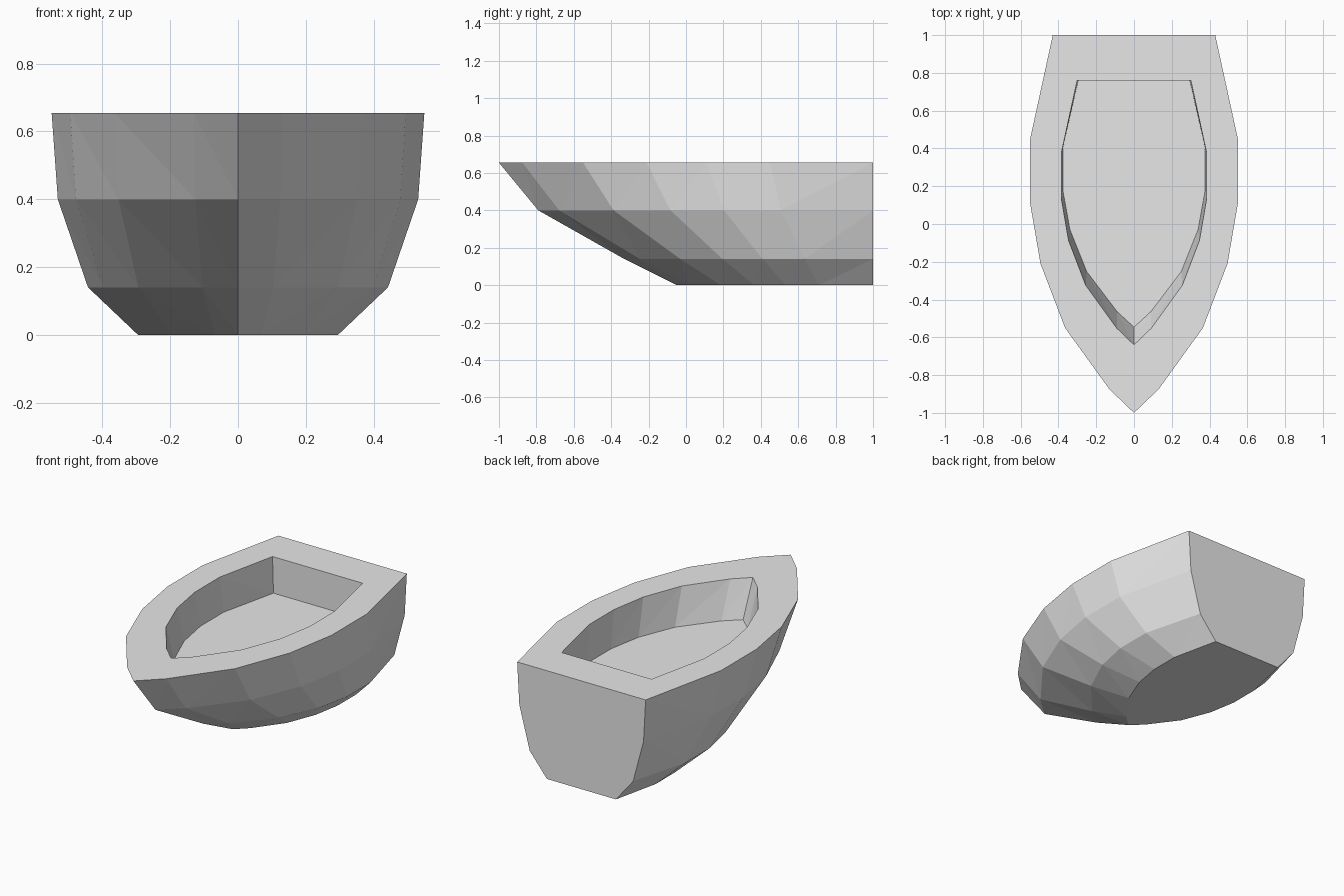
import bpy
import bmesh

cube = bpy.data.objects.get("Cube")
if cube:
    bpy.data.objects.remove(cube, do_unlink=True)

# Plain grey hull material
GREY = (0.8, 0.8, 0.8, 1.0)
grey = bpy.data.materials.new("plain grey")
grey.use_nodes = True
grey.diffuse_color = GREY
grey.node_tree.nodes["Principled BSDF"].inputs["Base Color"].default_value = GREY

# Half outline of the deck, from bow tip to stern corner
HALF = [(0, -1), (0.13, -0.875), (0.365, -0.55), (0.495, -0.21),
        (0.55, 0.11), (0.55, 0.45), (0.43, 1)]
OUTLINE = HALF + [(-x, y) for x, y in reversed(HALF[1:])]

# Each ring: height, width scale, length scale, stern position
RINGS = [
    (0.0, 0.537, 0.525, 1.0),     # flat bottom
    (0.14, 0.805, 0.665, 1.0),    # bilge
    (0.40, 0.967, 0.895, 1.0),    # topside
    (0.655, 1.0, 1.0, 1.0),       # outer deck edge
    (0.655, 0.70, 0.70, 0.76),    # inner deck edge
    (0.435, 0.685, 0.653, 0.76),  # cockpit floor
]


def add_ring(bm, z, width, length, stern):
    return [bm.verts.new((x * width, stern - (1 - y) * length, z))
            for x, y in OUTLINE]


def is_stern(i):
    return i == len(HALF) - 1


bm = bmesh.new()
rings = [add_ring(bm, *ring) for ring in RINGS]
count = len(OUTLINE)

# Hull sides, deck and cockpit walls
for low, high in zip(rings, rings[1:]):
    for i in range(count):
        j = (i + 1) % count
        quad = [low[i], low[j], high[j], high[i]]
        if is_stern(i):
            bm.faces.new(quad)
        elif i < len(HALF) - 1:
            bm.faces.new((low[i], low[j], high[j]))
            bm.faces.new((low[i], high[j], high[i]))
        else:
            bm.faces.new((low[i], low[j], high[i]))
            bm.faces.new((low[j], high[j], high[i]))

# Bottom and cockpit floor
bm.faces.new(list(reversed(rings[0])))
bm.faces.new(rings[-1])
bmesh.ops.recalc_face_normals(bm, faces=bm.faces[:])

mesh = bpy.data.meshes.new("boat_hull")
bm.to_mesh(mesh)
bm.free()
mesh.materials.append(grey)
hull = bpy.data.objects.new("boat_hull", mesh)
bpy.context.collection.objects.link(hull)
